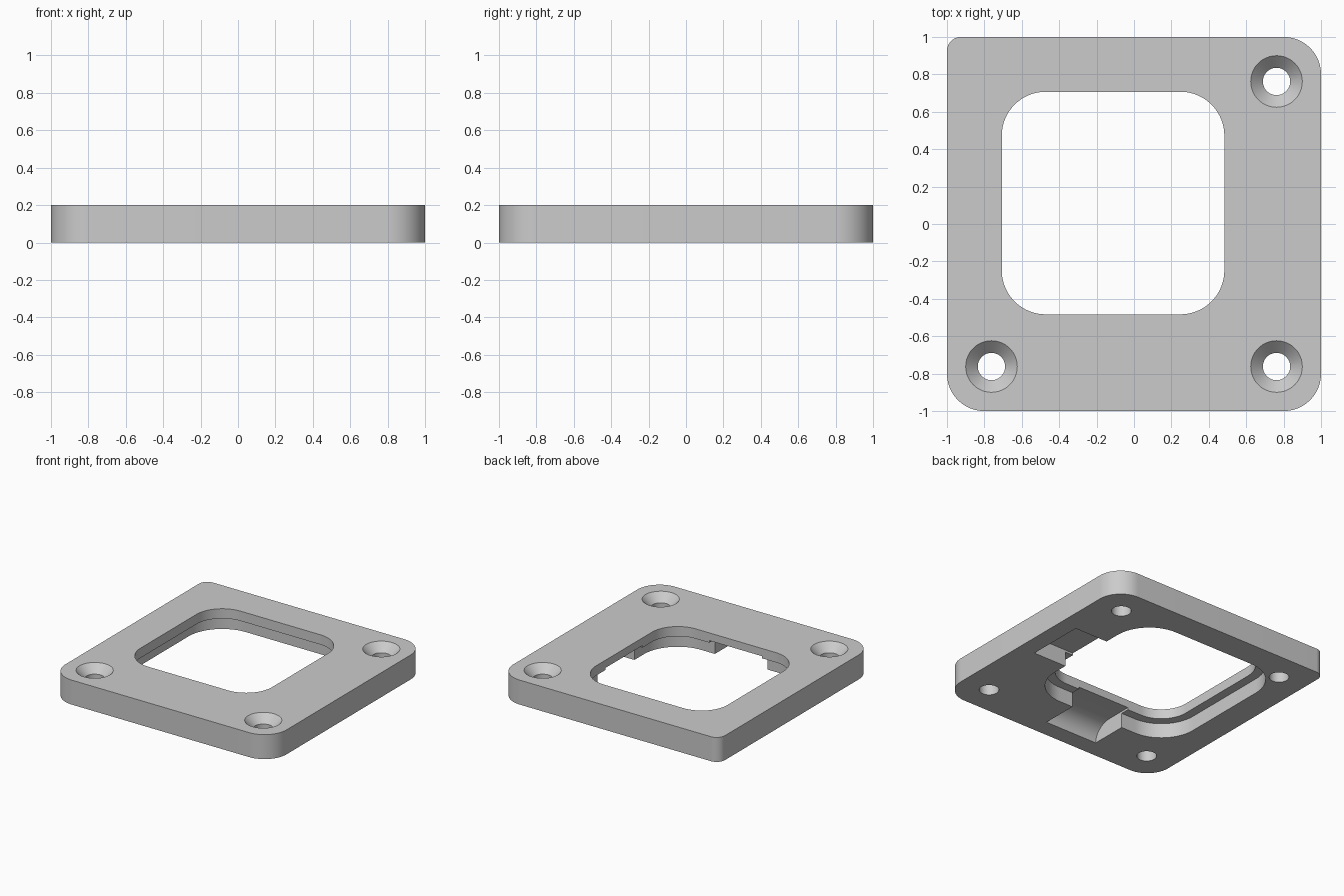
import bpy, bmesh, math
from mathutils import Vector

if "Cube" in bpy.data.objects:
    bpy.data.objects.remove(bpy.data.objects["Cube"])

grey = bpy.data.materials.new("plain grey")
grey.diffuse_color = (0.6, 0.6, 0.6, 1)
grey.use_nodes = True
grey.node_tree.nodes["Principled BSDF"].inputs["Base Color"].default_value = grey.diffuse_color


def rounded_rect(x0, x1, y0, y1, radii, steps=20):
    """Outline, counter-clockwise; radii: +x+y, -x+y, -x-y, +x-y corners."""
    pts = []
    for i, (cx, cy, sx, sy) in enumerate([(x1, y1, -1, -1), (x0, y1, 1, -1),
                                          (x0, y0, 1, 1), (x1, y0, -1, 1)]):
        r = radii[i]
        for k in range(steps + 1):
            a = math.pi / 2 * (i + k / steps)
            pts.append((cx + sx * r + r * math.cos(a), cy + sy * r + r * math.sin(a)))
    return pts


def loft(name, rings):
    """Closed solid through rings that have equal point counts."""
    bm = bmesh.new()
    loops = [[bm.verts.new(p) for p in ring] for ring in rings]
    n = len(loops[0])
    for a, b in zip(loops, loops[1:]):
        for i in range(n):
            j = (i + 1) % n
            bm.faces.new((a[i], a[j], b[j], b[i]))
    bm.faces.new(loops[0])
    bm.faces.new(loops[-1])
    bmesh.ops.recalc_face_normals(bm, faces=bm.faces)
    mesh = bpy.data.meshes.new(name)
    bm.to_mesh(mesh)
    bm.free()
    ob = bpy.data.objects.new(name, mesh)
    bpy.context.collection.objects.link(ob)
    mesh.materials.append(grey)
    return ob


def prism(name, outline, z0, z1):
    return loft(name, [[(x, y, z) for x, y in outline] for z in (z0, z1)])


def turned(name, x, y, profile, n=48):
    """Round solid from (radius, z) pairs."""
    return loft(name, [[(x + r * math.cos(math.tau * k / n),
                         y + r * math.sin(math.tau * k / n), z) for k in range(n)]
                       for r, z in profile])


# plate with one tighter corner
plate = prism("mounting_plate", rounded_rect(-1, 1, -1, 1, (0.2, 0.075, 0.2, 0.2)), 0, 0.2)

# window opening and the wider recess beneath its lip
cutters = [
    prism("window_cutter", rounded_rect(-0.707, 0.483, -0.483, 0.707, (0.235,) * 4), -0.1, 0.3),
    prism("recess_cutter", rounded_rect(-0.78, 0.556, -0.556, 0.78, (0.305,) * 4), -0.1, 0.12),
]

# three countersunk screw holes and one blind hole underneath
for x, y in ((0.762, 0.762), (0.762, -0.762), (-0.762, -0.762)):
    cutters.append(turned("screw_hole_cutter", x, y,
                          [(0.073, -0.1), (0.073, 0.135), (0.138, 0.2), (0.138, 0.3)]))
cutters.append(turned("blind_hole_cutter", -0.762, 0.762, [(0.073, -0.1), (0.073, 0.135)]))

# two curved slots underneath, leading from the recess outward
top, outer, bend = 0.137, 0.855, 0.16
section = [(0.3, -0.1), (outer, -0.1)]
for k in range(17):
    a = math.pi / 2 * k / 16
    section.append((outer - bend + bend * math.cos(a), top * math.sin(a)))
section.append((0.3, top))
sides = (-0.347, 0.128)
cutters.append(loft("front_slot_cutter", [[(s, -d, z) for d, z in section] for s in sides]))
cutters.append(loft("side_slot_cutter", [[(d, -s, z) for d, z in section] for s in sides]))

# cut everything out of the plate
bpy.context.view_layer.objects.active = plate
for c in cutters:
    c.hide_render = True
    m = plate.modifiers.new(c.name, 'BOOLEAN')
    m.operation, m.solver, m.object = 'DIFFERENCE', 'EXACT', c
    bpy.ops.object.modifier_apply(modifier=m.name)
for c in cutters:
    bpy.data.objects.remove(c, do_unlink=True)

bpy.ops.object.select_all(action='DESELECT')
plate.select_set(True)
bpy.ops.object.shade_smooth_by_angle(angle=math.radians(25))
